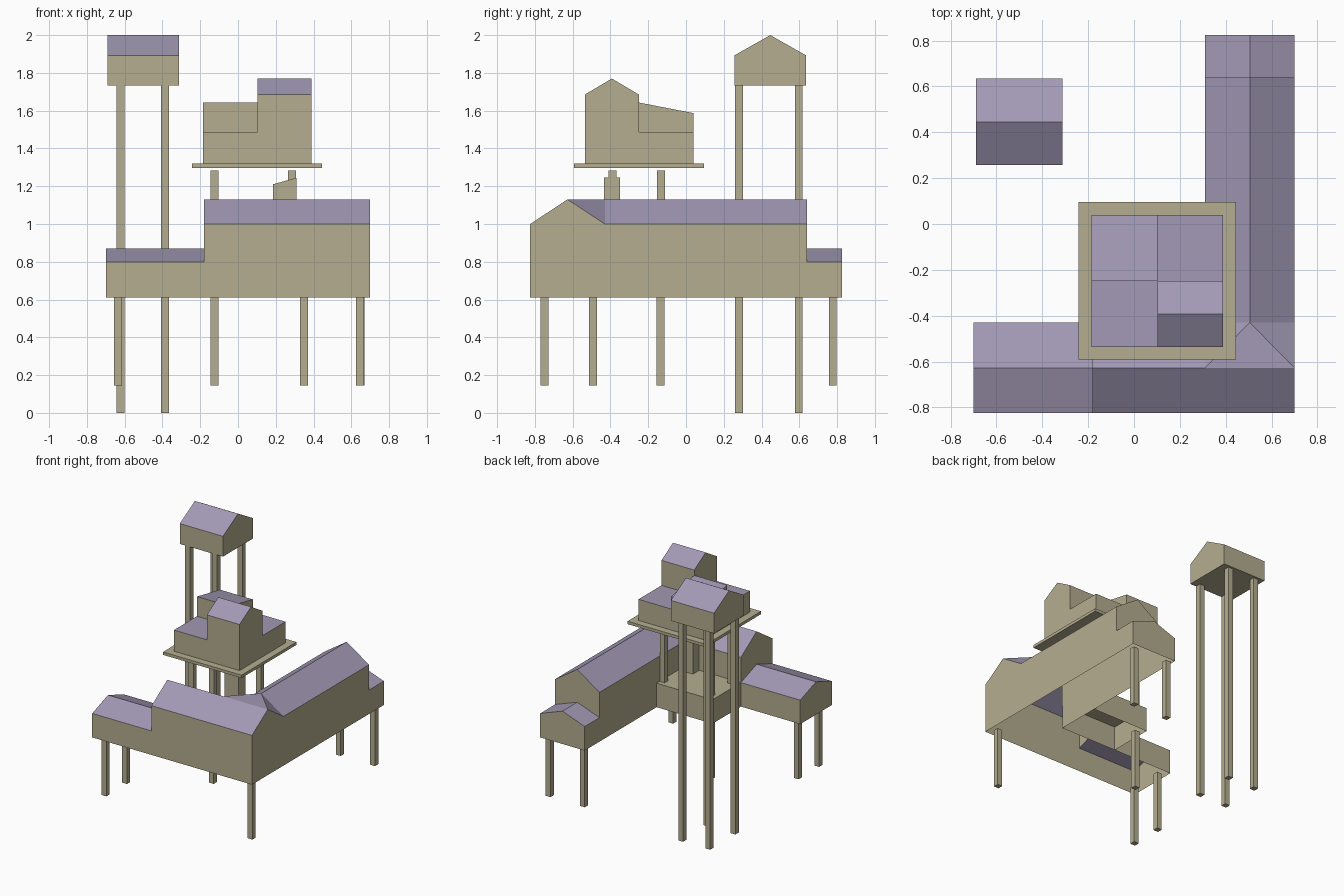
import bpy
from mathutils import Vector

if "Cube" in bpy.data.objects:
    bpy.data.objects.remove(bpy.data.objects["Cube"])


def material(name, color):
    m = bpy.data.materials.new(name)
    m.diffuse_color = color
    m.use_nodes = True
    m.node_tree.nodes["Principled BSDF"].inputs["Base Color"].default_value = m.diffuse_color
    return m


WALL = material("wall_beige", (0.46, 0.42, 0.28, 1))
ROOF = material("roof_mauve", (0.36, 0.32, 0.46, 1))


def build(name, walls, roofs, inside):
    """Flat-faced object; every face is turned away from the inside point."""
    verts, faces = [], []
    for poly in walls + roofs:
        pts = [Vector(p) for p in poly]
        normal = Vector((0, 0, 0))
        for p, q in zip(pts, pts[1:] + pts[:1]):
            normal += p.cross(q)
        centre = sum(pts, Vector()) / len(pts)
        if normal.dot(centre - Vector(inside)) < 0:
            pts.reverse()
        ids = []
        for p in pts:
            key = tuple(round(c, 4) for c in p)
            if key not in verts:
                verts.append(key)
            ids.append(verts.index(key))
        faces.append(ids)
    mesh = bpy.data.meshes.new(name)
    mesh.from_pydata(verts, [], faces)
    mesh.materials.append(WALL)
    mesh.materials.append(ROOF)
    for i, f in enumerate(mesh.polygons):
        f.material_index = int(i >= len(walls))
    mesh.update()
    ob = bpy.data.objects.new(name, mesh)
    bpy.context.collection.objects.link(ob)
    return ob


def gabled(name, axis, s0, s1, t0, t1, z0, eave, ridge, ends, step=None, floor=False):
    """House with its ridge along axis; ends are 'full', 'step' or None."""
    def P(s, t, z):
        return (s, t, z) if axis == 'x' else (t, s, z)
    tm = (t0 + t1) / 2
    walls, roofs = [], []
    for t in (t0, t1):
        walls.append([P(s0, t, z0), P(s1, t, z0), P(s1, t, eave), P(s0, t, eave)])
        roofs.append([P(s0, t, eave), P(s1, t, eave), P(s1, tm, ridge), P(s0, tm, ridge)])
    for s, kind in zip((s0, s1), ends):
        top = [P(s, t0, eave), P(s, tm, ridge), P(s, t1, eave)]
        if kind == 'full':
            walls.append(top + [P(s, t1, z0), P(s, t0, z0)])
        elif kind == 'step':  # leaves the opening to the lower house
            e, r = step
            walls.append(top[:2] + [P(s, tm, r), P(s, t0, e)])
            walls.append(top[1:] + [P(s, t1, e), P(s, tm, r)])
    if floor:
        walls.append([P(s0, t0, z0), P(s1, t0, z0), P(s1, t1, z0), P(s0, t1, z0)])
    build(name, walls, roofs, P((s0 + s1) / 2, tm, (z0 + eave) / 2))


def block(name, x0, x1, y0, y1, z0, tops, roofed=False):
    """Box whose four top corners (x0y0, x1y0, x1y1, x0y1) have own heights."""
    xy = [(x0, y0), (x1, y0), (x1, y1), (x0, y1)]
    low = [(x, y, z0) for x, y in xy]
    high = [(x, y, z) for (x, y), z in zip(xy, tops)]
    walls = [[low[i], low[i - 1], high[i - 1], high[i]] for i in range(4)] + [low]
    if not roofed:
        walls.append(high)
    build(name, walls, [high] if roofed else [],
          ((x0 + x1) / 2, (y0 + y1) / 2, (z0 + min(tops)) / 2))


def post(name, x, y, z0, z1, w=0.042):
    h = w / 2
    block(name, x - h, x + h, y - h, y + h, z0, [z1] * 4)


# Shared levels and plan lines of the lower building
BASE, LOW, LOWR, HIGH, HIGHR = 0.61, 0.80, 0.87, 1.0, 1.13
L, R, F, B = -0.70, 0.70, -0.825, 0.825
XS, XI, YI, YS = -0.18, 0.31, -0.43, 0.64
xm, ym = (XI + R) / 2, (F + YI) / 2

# Wings, open underneath
gabled("front_wing", 'x', XS, XI, F, YI, BASE, HIGH, HIGHR, ('step', None), (LOW, LOWR))
gabled("front_low_wing", 'x', L, XS, F, YI, BASE, LOW, LOWR, ('full', None))
gabled("right_wing", 'y', YI, YS, XI, R, BASE, HIGH, HIGHR, (None, 'step'), (LOW, LOWR))
gabled("right_low_wing", 'y', YS, B, XI, R, BASE, LOW, LOWR, (None, 'full'))

# Corner where three ridges meet around a flat triangle
a, b, c = (XI, ym, HIGHR), (xm, YI, HIGHR), (R, ym, HIGHR)
build("wing_corner",
      [[(XI, F, BASE), (R, F, BASE), (R, F, HIGH), (XI, F, HIGH)],
       [(R, F, BASE), (R, YI, BASE), (R, YI, HIGH), c, (R, F, HIGH)]],
      [[(XI, F, HIGH), (R, F, HIGH), c, a], [a, b, c],
       [b, c, (R, YI, HIGH)], [a, b, (XI, YI, HIGH)]],
      (xm, ym, 0.8))

# Terrace in the inner corner, open underneath
YT = -0.075
build("terrace",
      [[(XS, YI, LOW), (XI, YI, LOW), (XI, YT, LOW), (XS, YT, LOW)],
       [(XS, YI, BASE), (XS, YT, BASE), (XS, YT, LOW), (XS, YI, LOW)],
       [(XS, YT, BASE), (XI, YT, BASE), (XI, YT, LOW), (XS, YT, LOW)]],
      [], (0.06, -0.25, 0.7))
block("terrace_chimney", 0.185, 0.31, -0.435, -0.35, LOW, [1.21, 1.245, 1.245, 1.21])

# Stilts under the wings
for x, y in ((-0.635, -0.75), (-0.635, -0.493), (0.645, -0.75),
             (0.65, 0.777), (0.35, 0.777), (-0.125, -0.135)):
    post("wing_stilt", x, y, 0.145, BASE)

# Posts and slab carrying the upper house
for x in (-0.125, 0.287):
    for y in (-0.39, -0.133):
        post("platform_post", x, y, LOW, 1.284)
block("platform", -0.243, 0.445, -0.592, 0.096, 1.297, [1.32] * 4)

# Upper house: gabled tower, two flat cells and a shed cell
X0, XM, X1, Y0, YM, Y1, H0 = -0.186, 0.102, 0.389, -0.536, -0.249, 0.04, 1.32
gabled("upper_tower", 'x', XM, X1, Y0, YM, H0, 1.685, 1.77, ('full', 'full'))
block("upper_front_cell", X0, XM, Y0, YM, H0, [1.487] * 4, True)
block("upper_back_cell", XM, X1, YM, Y1, H0, [1.487] * 4, True)
block("upper_shed_cell", X0, XM, YM, Y1, H0, [1.643, 1.643, 1.587, 1.587], True)

# Lookout tower on four tall stilts
gabled("lookout_house", 'x', -0.69, -0.312, 0.257, 0.635, 1.732, 1.893, 2.0,
       ('full', 'full'), floor=True)
for x in (-0.623, -0.386):
    for y in (0.28, 0.597):
        post("lookout_stilt", x, y, 0, 1.732)
